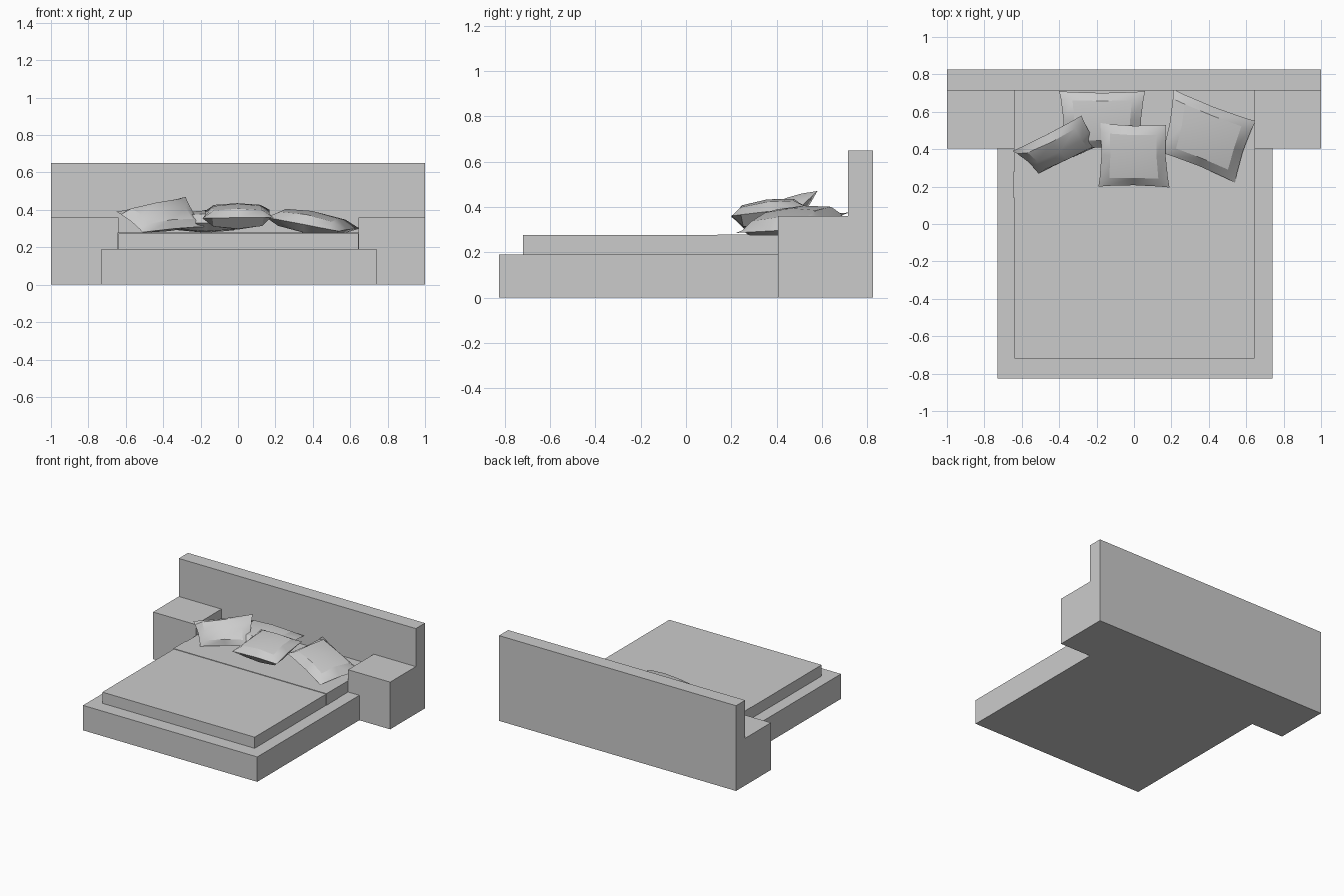
import bpy, bmesh, math
from mathutils import Vector

if "Cube" in bpy.data.objects:
    bpy.data.objects.remove(bpy.data.objects["Cube"])

grey = bpy.data.materials.new("light grey")
grey.diffuse_color = (0.6, 0.6, 0.6, 1)
grey.use_nodes = True
grey.node_tree.nodes["Principled BSDF"].inputs["Base Color"].default_value = grey.diffuse_color


def finish(name, bm):
    bmesh.ops.recalc_face_normals(bm, faces=bm.faces)
    mesh = bpy.data.meshes.new(name)
    bm.to_mesh(mesh)
    bm.free()
    mesh.materials.append(grey)
    ob = bpy.data.objects.new(name, mesh)
    bpy.context.collection.objects.link(ob)
    return ob


def box(name, lo, hi):
    bm = bmesh.new()
    bmesh.ops.create_cube(bm, size=1)
    lo, hi = Vector(lo), Vector(hi)
    for v in bm.verts:
        v.co = Vector([(lo[i] + hi[i]) / 2 + v.co[i] * (hi[i] - lo[i]) for i in range(3)])
    return finish(name, bm)


def pillow(name, corners, up, down, pinch=0.06):
    """Puffed cushion on four seam corners, counter-clockwise from the near left."""
    a, b, c, d = [Vector(p) for p in corners]
    normal = (c - a).cross(d - b).normalized()
    steps = (0, 0.14, 0.5, 0.86, 1)
    height = (0, 0.78, 1, 0.78, 0)
    n = len(steps)
    bm = bmesh.new()
    layers = []
    for puff in (up, -down):
        grid = {}
        for i, u in enumerate(steps):
            for j, v in enumerate(steps):
                seam = i in (0, n - 1) or j in (0, n - 1)
                if seam and layers:
                    grid[i, j] = layers[0][i, j]
                    continue
                # sides curve inward between the pointed corners
                pu = 0.5 + (u - 0.5) * (1 - pinch * 4 * v * (1 - v))
                pv = 0.5 + (v - 0.5) * (1 - pinch * 4 * u * (1 - u))
                p = a.lerp(b, pu).lerp(d.lerp(c, pu), pv)
                grid[i, j] = bm.verts.new(p + normal * puff * height[i] * height[j])
        layers.append(grid)
        for i in range(n - 1):
            for j in range(n - 1):
                bm.faces.new([grid[i, j], grid[i + 1, j], grid[i + 1, j + 1], grid[i, j + 1]])
    ob = finish(name, bm)
    bpy.ops.object.select_all(action='DESELECT')
    ob.select_set(True)
    bpy.context.view_layer.objects.active = ob
    bpy.ops.object.shade_smooth_by_angle(angle=math.radians(30))


# Bed frame, headboard and side tables
box("bed_base", (-0.73, -0.825, 0), (0.74, 0.72, 0.19))
box("headboard", (-1, 0.715, 0), (1, 0.825, 0.65))
box("left_side_table", (-1, 0.405, 0), (-0.64, 0.72, 0.36))
box("right_side_table", (0.645, 0.405, 0), (1, 0.72, 0.36))

# Mattress with a thin folded sheet wrapped around it
box("mattress", (-0.64, -0.72, 0.19), (0.645, 0.72, 0.275))
box("folded_sheet", (-0.643, 0.14, 0.19), (0.648, 0.28, 0.279))

# Scattered pillows
pillow("left_pillow", [(-0.51, 0.27, 0.28), (-0.18, 0.42, 0.31),
                       (-0.28, 0.58, 0.47), (-0.65, 0.39, 0.39)], 0.05, 0.05)
pillow("back_pillow", [(-0.38, 0.40, 0.33), (0.04, 0.40, 0.33),
                       (0.06, 0.71, 0.345), (-0.40, 0.71, 0.345)], 0.06, 0.06)
pillow("middle_pillow", [(-0.19, 0.20, 0.355), (0.19, 0.195, 0.36),
                         (0.17, 0.53, 0.40), (-0.18, 0.54, 0.40)], 0.055, 0.085)
pillow("right_pillow", [(0.15, 0.38, 0.36), (0.54, 0.22, 0.285),
                        (0.65, 0.55, 0.30), (0.21, 0.72, 0.375)], 0.065, 0.06)
